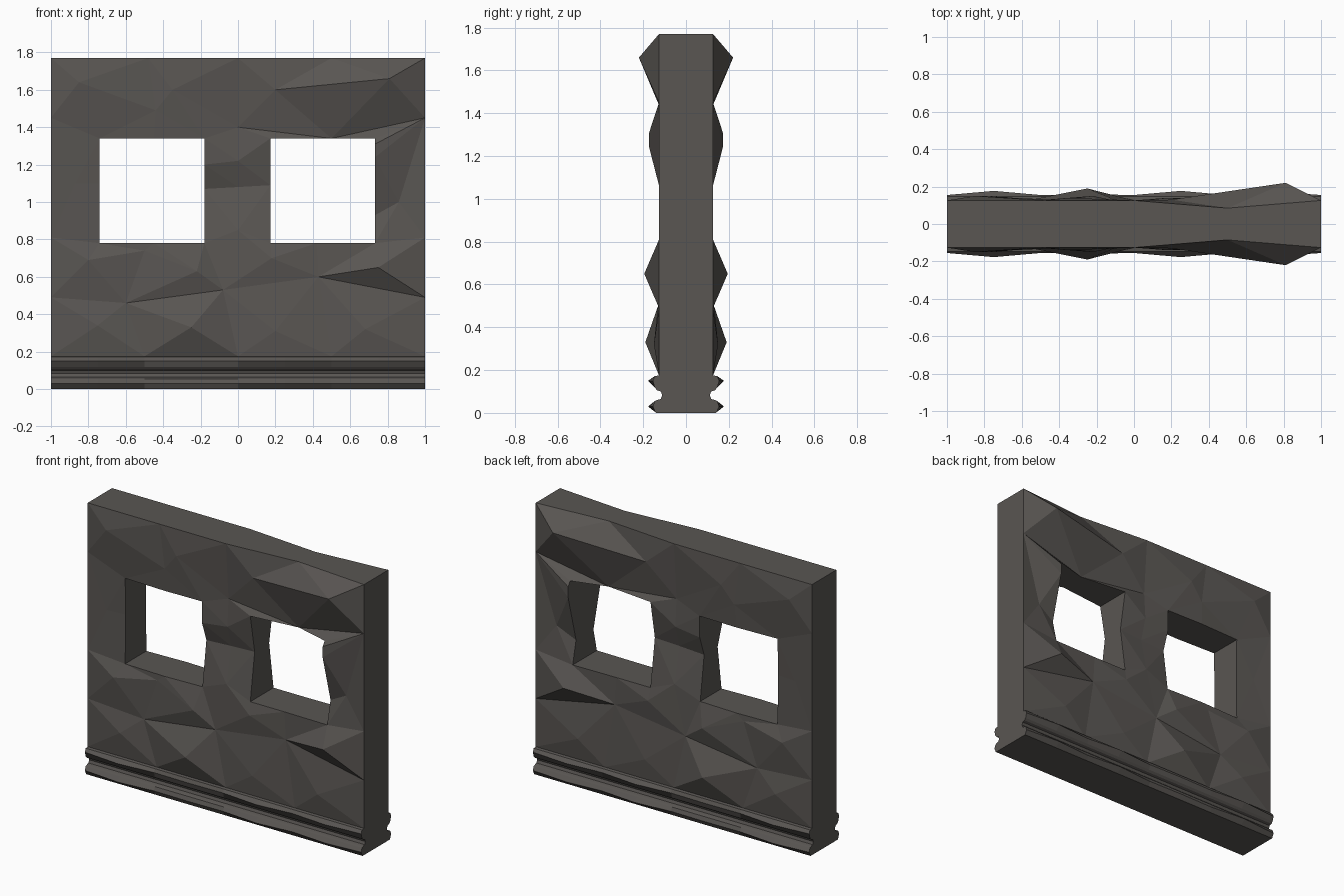
import bpy
from mathutils import Vector
from mathutils.geometry import delaunay_2d_cdt

if "Cube" in bpy.data.objects:
    bpy.data.objects.remove(bpy.data.objects["Cube"])

stone = bpy.data.materials.new("dark_stone")
stone.diffuse_color = (0.1, 0.092, 0.085, 1)
stone.use_nodes = True
stone.node_tree.nodes["Principled BSDF"].inputs["Base Color"].default_value = stone.diffuse_color


def make_object(name, verts, faces):
    mesh = bpy.data.meshes.new(name)
    mesh.from_pydata(verts, [], faces)
    mesh.materials.append(stone)
    mesh.update()
    obj = bpy.data.objects.new(name, mesh)
    bpy.context.collection.objects.link(obj)
    return obj


# Faceted stone relief: (x, z, half thickness)
T = 0.126
edge_points = [(s, z, T) for s in (-1, 1) for z in (0.175, 0.49, 0.81, 1.45, 1.77)]
edge_points += [(x, 0.175, T) for x in (-0.5, 0, 0.5)]
edge_points += [(-0.48, 1.77, T), (0, 1.77, T), (0.5, 1.77, 0.085)]
upper_bumps = [(-0.85, 1.64, 0.15), (-0.35, 1.6, 0.14), (-0.44, 1.49, 0.13),
               (0.2, 1.6, 0.13), (0.81, 1.66, 0.22)]
side_bumps = [(0, 1.08, 0.07), (0, 1.22, 0.11), (0, 0.85, 0.12),
              (-0.87, 1.1, 0.115), (0.86, 1.0, 0.11)]
lower_bumps = [(-0.8, 0.69, 0.15), (-0.5, 0.74, 0.12), (-0.22, 0.63, 0.15),
               (0.18, 0.70, 0.14), (0.75, 0.65, 0.195),
               (-0.75, 0.34, 0.15), (-0.25, 0.33, 0.19), (0.2, 0.31, 0.14),
               (0.68, 0.32, 0.15)]
points = edge_points + upper_bumps + side_bumps + lower_bumps
edges = []


def add_chain(chain, closed=False):
    start, count = len(points), len(chain)
    points.extend(chain)
    edges.extend((start + i, start + (i + 1) % count)
                 for i in range(count if closed else count - 1))


# Crease lines: ledge over the right window, valley across the lower wall, peak ridge
add_chain([(0, 1.40, 0.098), (0.5, 1.34, 0.085), (1, 1.45, T)])
add_chain([(-1, 0.49, T), (-0.6, 0.46, 0.12), (-0.08, 0.53, 0.12),
           (0.43, 0.60, 0.12), (1, 0.49, T)])
add_chain([(0.2, 1.6, 0.13), (0.81, 1.66, 0.22)])

# Window outlines
WZ0, WZ1 = 0.78, 1.34
windows = [(-0.74, -0.18), (0.173, 0.733)]
(a0, a1), (b0, b1) = windows
add_chain([(a0, WZ0, 0.11), (-0.45, WZ0, 0.12), (a1, WZ0, 0.11), (a1, 1.07, 0.07),
           (a1, 1.2, 0.115), (a1, WZ1, 0.115), (-0.45, WZ1, 0.12),
           (a0, WZ1, 0.11), (a0, 1.1, 0.105)], True)
add_chain([(b0, WZ0, 0.12), (0.42, WZ0, 0.12), (b1, WZ0, 0.125), (b1, 0.93, 0.09),
           (b1, 1.24, 0.172), (b1, 1.31, 0.172), (b1, WZ1, 0.15), (0.5, WZ1, 0.085),
           (b0, WZ1, 0.12), (b0, 1.09, 0.075)], True)

# Triangulate and drop the window openings
verts2d, _, tris, originals, _, _ = delaunay_2d_cdt(
    [Vector(p[:2]) for p in points], edges, [], 0, 1e-5)
depth = [points[o[0]][2] if o else 0.12 for o in originals]


def in_window(tri):
    c = sum((verts2d[i] for i in tri), Vector((0, 0))) / 3
    return WZ0 < c.y < WZ1 and any(a < c.x < b for a, b in windows)


tris = [tuple(t) for t in tris if not in_window(t)]
n = len(verts2d)
verts = [(v.x, s * d, v.y) for s in (-1, 1) for v, d in zip(verts2d, depth)]
faces = tris + [tuple(i + n for i in reversed(t)) for t in tris]

# Ends, top and window reveals join front to back
half_edges = {(t[i], t[(i + 1) % 3]) for t in tris for i in range(3)}
for a, b in sorted(half_edges):
    at_base = verts2d[a].y < 0.18 and verts2d[b].y < 0.18
    if (b, a) not in half_edges and not at_base:
        faces.append((b, a, a + n, b + n))
make_object("stone_wall", verts, faces)

# Base moulding: grooved profile (half thickness, z, chipped lip)
profile = [(T, 0.175, 0), (0.146, 0.172, 0), (0.155, 0.15, 1), (0.146, 0.118, 0),
           (0.135, 0.106, 0), (0.118, 0.1, 0), (0.111, 0.083, 0), (0.118, 0.065, 0),
           (0.135, 0.06, 0), (0.146, 0.055, 0), (0.155, 0.03, 1), (0.143, 0.003, 0),
           (0.14, 0, 0)]
chips = [0, 0.022, 0, 0.004, 0, 0.022, 0, 0.018, 0]
verts, faces = [], []
for i, chip in enumerate(chips):
    half = [(d + lip * chip, z) for d, z, lip in profile]
    loop = [(-d, z) for d, z in half] + [(d, z) for d, z in reversed(half)]
    verts += [(-1 + i * 0.25, y, z) for y, z in loop]
m = 2 * len(profile)
for i in range(len(chips) - 1):
    for j in range(m - 1):
        a = i * m + j
        faces.append((a, a + 1, a + m + 1, a + m))
faces.append(tuple(reversed(range(m))))
faces.append(tuple(range((len(chips) - 1) * m, len(chips) * m)))
make_object("base_moulding", verts, faces)
